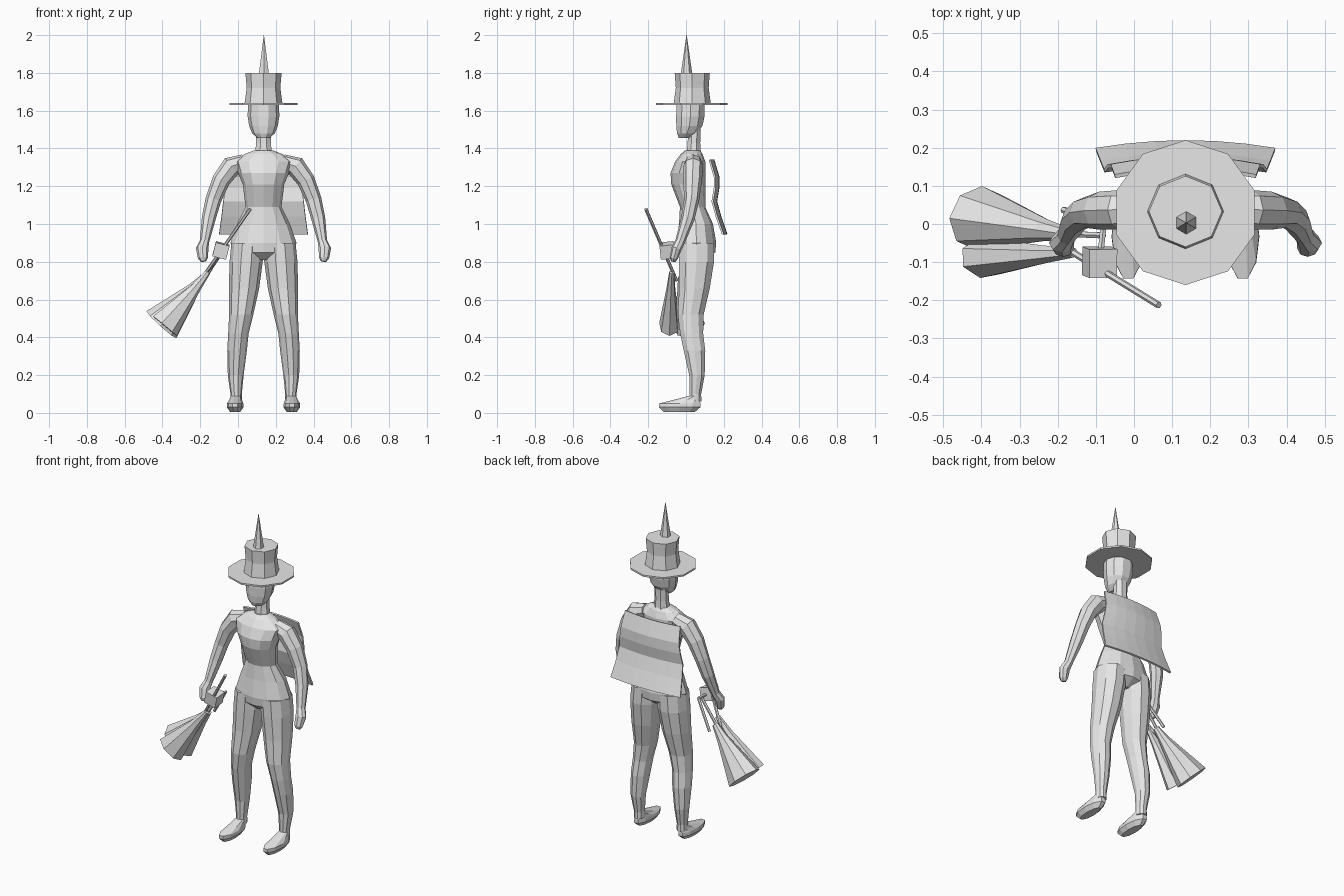
import bpy, bmesh, math
from mathutils import Vector

cube = bpy.data.objects.get("Cube")
if cube:
    bpy.data.objects.remove(cube)

grey = bpy.data.materials.new("light grey")
grey.use_nodes = True
grey.diffuse_color = (0.8, 0.8, 0.8, 1)
grey.node_tree.nodes["Principled BSDF"].inputs["Base Color"].default_value = (0.8, 0.8, 0.8, 1)

BODY_X = 0.135


def finish(name, bm, origin_x=0.0, mirror=False):
    bmesh.ops.recalc_face_normals(bm, faces=bm.faces)
    mesh = bpy.data.meshes.new(name)
    bm.to_mesh(mesh)
    bm.free()
    mesh.materials.append(grey)
    obj = bpy.data.objects.new(name, mesh)
    obj.location.x = origin_x
    bpy.context.collection.objects.link(obj)
    if mirror:
        obj.modifiers.new("Mirror", 'MIRROR').use_mirror_merge = False
    return obj


def loft(name, rings, sides, upright=True, phase=0.0, origin_x=0.0, mirror=False):
    """Skin elliptical rings (x, y, z, radius across, radius in depth)."""
    bm = bmesh.new()
    centres = [Vector(r[:3]) for r in rings]
    loops = []
    for i, (c, r) in enumerate(zip(centres, rings)):
        u, v = Vector((1, 0, 0)), Vector((0, 1, 0))
        if not upright:
            t = centres[min(i + 1, len(rings) - 1)] - centres[max(i - 1, 0)]
            u = t.cross(v).normalized()
            v = t.cross(u).normalized()
        loops.append([])
        for k in range(sides):
            a = math.tau * k / sides + phase
            loops[-1].append(bm.verts.new(c + u * math.cos(a) * r[3] + v * math.sin(a) * r[4]))
    for low, high in zip(loops, loops[1:]):
        for k in range(sides):
            j = (k + 1) % sides
            bm.faces.new((low[k], low[j], high[j], high[k]))
    bm.faces.new(loops[0])
    bm.faces.new(loops[-1])
    return finish(name, bm, origin_x, mirror)


def body_part(name, rings, sides, **options):
    return loft(name, rings, sides, origin_x=BODY_X, **options)


def rod(name, start, end, radius):
    return loft(name, [(*start, radius, radius), (*end, radius, radius)], 6, upright=False)


# Torso with tucked waist
body_part("torso", [
    (0, .05, .81, .04, .05), (0, .055, .85, .15, .1), (0, .055, .9, .175, .105),
    (0, .053, 1.0, .14, .09), (0, .035, 1.09, .095, .067), (0, .012, 1.21, .11, .09),
    (0, .01, 1.27, .135, .092), (0, .022, 1.33, .155, .08), (0, .03, 1.37, .1, .058),
    (0, .035, 1.39, .05, .04)], 12)

# Legs and feet
body_part("legs", [
    (.145, .05, .06, .03, .033), (.145, .05, .1, .03, .032), (.147, .058, .2, .042, .043),
    (.14, .045, .33, .052, .06), (.133, .03, .42, .054, .064), (.118, .025, .52, .064, .072),
    (.103, .045, .66, .08, .085), (.092, .055, .8, .088, .098), (.085, .055, .9, .085, .098)],
    10, mirror=True)
body_part("feet", [
    (.15, -.035, .004, .026, .085), (.15, -.033, .03, .044, .115), (.15, -.033, .05, .043, .115),
    (.148, .005, .07, .034, .07), (.145, .045, .09, .027, .032)], 10, mirror=True)

# Arms and closed hands
body_part("arms", [
    (.1, .04, 1.33, .04, .045), (.17, .037, 1.305, .055, .052), (.225, .035, 1.23, .048, .05),
    (.265, .03, 1.13, .042, .04), (.29, .01, 1.03, .037, .036), (.312, -.03, .91, .025, .026),
    (.325, -.05, .87, .033, .027), (.32, -.065, .82, .027, .022), (.317, -.068, .802, .015, .012)],
    8, upright=False, mirror=True)

# Neck and head
body_part("neck", [(0, .04, 1.36, .05, .042), (0, .042, 1.43, .042, .036),
                   (0, .045, 1.5, .042, .036)], 8, phase=math.pi / 8)
body_part("head", [
    (0, -.005, 1.455, .032, .035), (0, .005, 1.48, .06, .055), (0, .018, 1.52, .076, .073),
    (0, .023, 1.57, .084, .079), (0, .025, 1.635, .082, .078)], 10)

# Brimmed hat with a spike
quarter = math.pi / 2
body_part("hat_brim", [(0, .03, 1.63, .19, .19), (0, .03, 1.64, .19, .19)], 10, phase=quarter)
body_part("hat_crown", [
    (0, .033, 1.64, .1, .098), (0, .033, 1.72, .089, .087), (0, .033, 1.735, .09, .088),
    (0, .033, 1.8, .096, .093)], 8, phase=quarter)
body_part("hat_spike", [(.002, .003, 1.79, .031, .031), (.002, .003, 2.0, .001, .001)],
          6, phase=quarter)

# Bowed cape, waved along its height
bm = bmesh.new()
profile = [(1.34, .145, .185), (1.25, .172, .195), (1.19, .172, .203),
           (1.12, .16, .213), (1.04, .182, .222), (.945, .215, .235)]
rows = []
for z, y, half in profile:
    rows.append([bm.verts.new((half * s / 3, y - .02 * (s / 3) ** 2, z)) for s in range(-3, 4)])
for upper, lower in zip(rows, rows[1:]):
    for k in range(len(upper) - 1):
        bm.faces.new((upper[k], upper[k + 1], lower[k + 1], lower[k]))
cape = finish("cape", bm, BODY_X)
solid = cape.modifiers.new("Thickness", 'SOLIDIFY')
solid.thickness = .01
solid.offset = 0

# Broom handle, grip block and side rods
rod("broom_handle", (.065, -.213, 1.08), (-.2, -.05, .7), .009)
bm = bmesh.new()
bmesh.ops.create_cube(bm, size=.075)
bmesh.ops.rotate(bm, verts=bm.verts, matrix=Vector((0, 0, 1)).rotation_difference(
    Vector((.25, -.1, .95))).to_matrix())
bmesh.ops.translate(bm, verts=bm.verts, vec=(-.09, -.1, .86))
finish("grip_block", bm)
rod("cross_rod", (-.09, -.1, .86), (-.08, -.005, .86), .009)
rod("hanging_rod", (-.08, -.005, .86), (-.185, .037, .7), .009)
rod("binding_rod", (-.08, -.03, .86), (-.2, -.025, .7), .009)

# Flared bristle bundles
loft("rear_bristles", [(-.18, -.025, .72, .018, .018), (-.235, -.015, .655, .035, .03),
                       (-.405, .015, .467, .107, .085)], 8, upright=False)
loft("front_bristles", [(-.16, -.075, .745, .015, .014), (-.23, -.08, .655, .03, .024),
                        (-.39, -.088, .462, .085, .055)], 7, upright=False)
